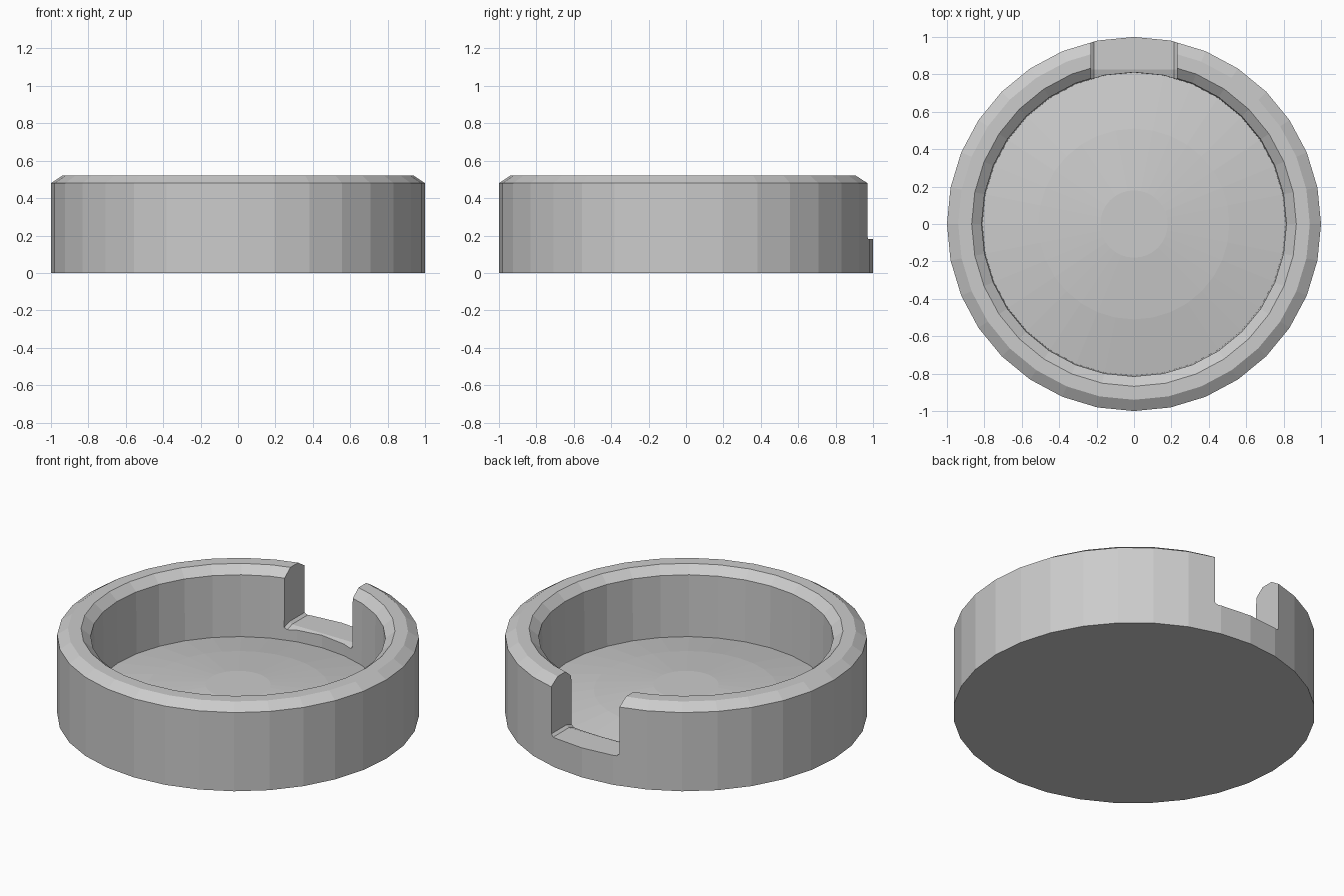
import bpy, bmesh, math

if "Cube" in bpy.data.objects:
    bpy.data.objects.remove(bpy.data.objects["Cube"])

SEGMENTS = 32


def make_object(name, bm):
    bmesh.ops.recalc_face_normals(bm, faces=bm.faces)
    mesh = bpy.data.meshes.new(name)
    bm.to_mesh(mesh)
    bm.free()
    obj = bpy.data.objects.new(name, mesh)
    bpy.context.collection.objects.link(obj)
    return obj


def ring_of(bm, r, z):
    return [bm.verts.new((r * math.cos(2 * math.pi * i / SEGMENTS),
                          r * math.sin(2 * math.pi * i / SEGMENTS), z))
            for i in range(SEGMENTS)]


def bridge(bm, rings):
    for a, b in zip(rings, rings[1:]):
        n = len(a)
        for i in range(n):
            j = (i + 1) % n
            bm.faces.new((a[i], a[j], b[j], b[i]))
    bm.faces.new(rings[0])
    bm.faces.new(rings[-1])


# Round dish: outer wall, chamfered rim, inner wall, slightly domed floor
profile = [(1.0, 0.0), (1.0, 0.48), (0.94, 0.52), (0.868, 0.52),
           (0.815, 0.475), (0.81, 0.10), (0.51, 0.152), (0.18, 0.185)]
bm = bmesh.new()
bridge(bm, [ring_of(bm, r, z) for r, z in profile])
dish = make_object("round_dish", bm)

# Notch cutter: chamfered lower corners, sloped lip at the inner edge
bm = bmesh.new()
sections = []
for y, z in [(0.70, 0.14), (0.825, 0.18), (1.1, 0.18)]:
    outline = [(-0.213, z), (0.213, z), (0.23, z + 0.013),
               (0.23, 0.7), (-0.23, 0.7), (-0.23, z + 0.013)]
    sections.append([bm.verts.new((x, y, h)) for x, h in outline])
bridge(bm, sections)
cutter = make_object("notch_cutter", bm)
cutter.hide_render = True

# Cut the notch through the back wall
cut = dish.modifiers.new("notch", 'BOOLEAN')
cut.operation = 'DIFFERENCE'
cut.solver = 'EXACT'
cut.object = cutter
bpy.context.view_layer.objects.active = dish
dish.select_set(True)
bpy.ops.object.modifier_apply(modifier=cut.name)
bpy.data.objects.remove(cutter)
